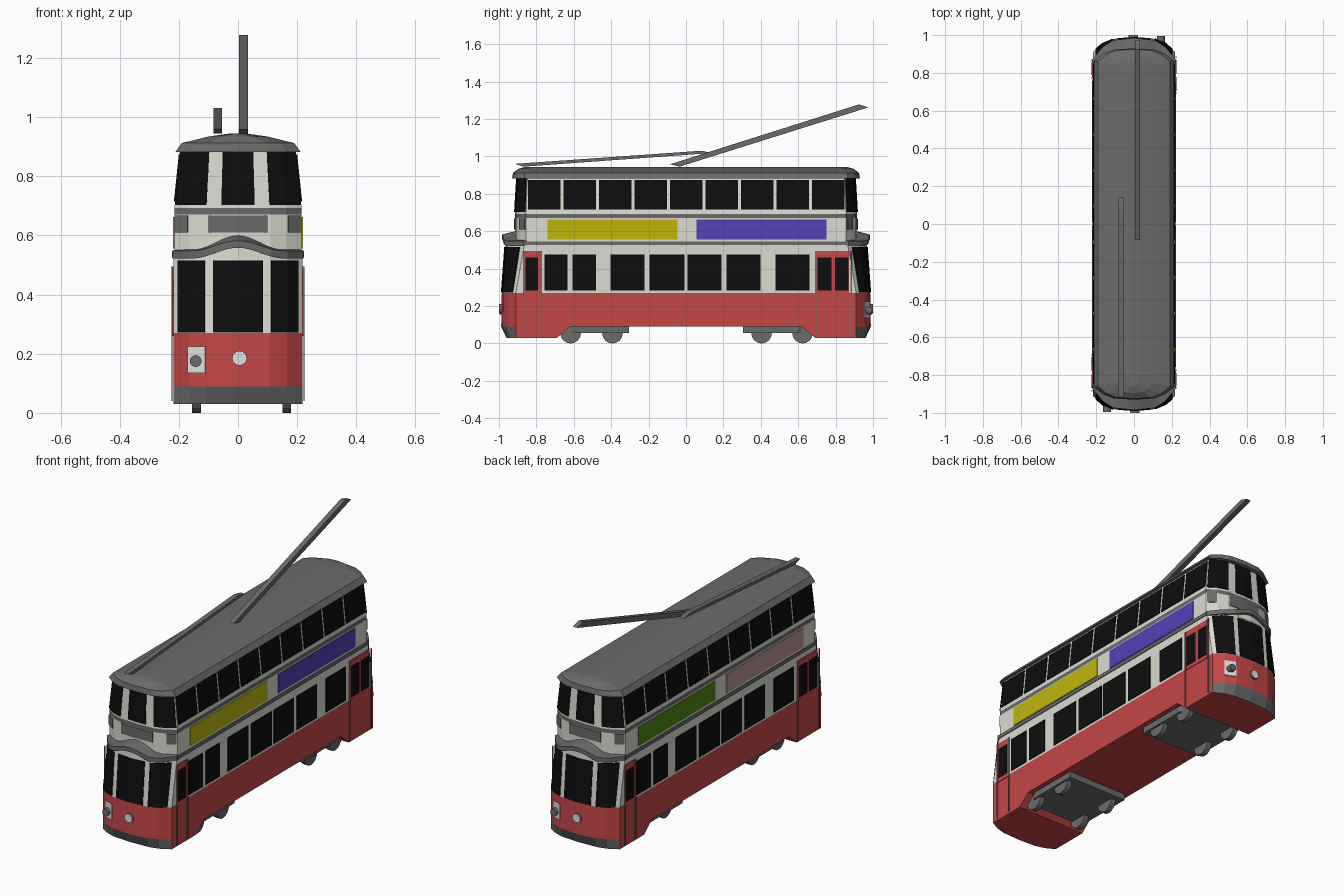
import bpy, bmesh, math
from mathutils import Matrix

if "Cube" in bpy.data.objects:
    bpy.data.objects.remove(bpy.data.objects["Cube"])

COLOURS = {
    "red": (0.56, 0.062, 0.062), "cream": (0.71, 0.71, 0.64), "black": (0.004, 0.004, 0.004),
    "grey": (0.145, 0.145, 0.145), "yellow": (0.52, 0.47, 0.004), "blue": (0.085, 0.056, 0.46),
    "green": (0.08, 0.24, 0.006), "pink": (0.5, 0.29, 0.29), "white": (0.75, 0.75, 0.75)}
MATS = {}
for cname, c in COLOURS.items():
    MATS[cname] = bpy.data.materials.new(cname)
    MATS[cname].diffuse_color = (*c, 1)

# Hull tables: height, half width, y where the corner starts, y of the end
LOWER = [(.09, .218, .91, .988), (.27, .218, .91, .985), (.54, .218, .862, .965)]
UPPER = [(.53, .215, .855, .915), (.67, .215, .855, .915), (.692, .215, .855, .915), (.885, .195, .848, .903)]
ROOF = [(.882, .212, .865, .93), (.912, .19, .86, .925), (.934, .1, .84, .895), (.944, .03, .8, .86)]
FRACS = [(0, 1), (.5, .9), (.76, .58), (1, 0)]     # shape of the rounded end


def lerp_table(table, z):
    if z <= table[0][0]:
        return table[0][1:]
    for a, b in zip(table, table[1:]):
        if z <= b[0]:
            t = (z - a[0]) / (b[0] - a[0])
            return tuple(p + (q - p) * t for p, q in zip(a[1:], b[1:]))
    return table[-1][1:]


def end_point(w, corner, end, f, z):
    """Point on the front end at fraction f of the half width."""
    for (f0, k0), (f1, k1) in zip(FRACS, FRACS[1:]):
        if abs(f) <= f1 + 1e-6:
            k = k0 + (k1 - k0) * (abs(f) - f0) / (f1 - f0)
            return (f * w, -(corner + (end - corner) * k), z)


def front_arc(w, corner, end, z):
    return [end_point(w, corner, end, f, z) for f in (-1, -.76, -.5, 0, .5, .76, 1)]


def make(name, verts, faces, mats, idx=None, turn=1):
    me = bpy.data.meshes.new(name)
    me.from_pydata([(x * turn, y * turn, z) for x, y, z in verts], [], faces)
    for m in mats:
        me.materials.append(MATS[m])
    if idx:
        me.polygons.foreach_set("material_index", idx)
    bm = bmesh.new()
    bm.from_mesh(me)
    bmesh.ops.recalc_face_normals(bm, faces=bm.faces)
    bm.to_mesh(me)
    bm.free()
    ob = bpy.data.objects.new(name, me)
    bpy.context.collection.objects.link(ob)
    return ob


def loft(name, rings, mats, rule, turn=1):
    """Closed skin through rings; rule(band, side) gives the material slot."""
    n = len(rings[0])
    verts = [p for r in rings for p in r]
    faces, idx = [], []
    for b in range(len(rings) - 1):
        for i in range(n):
            j = (i + 1) % n
            faces.append((b * n + i, b * n + j, b * n + n + j, b * n + n + i))
            idx.append(rule(b, i))
    faces += [tuple(range(n))[::-1], tuple(range(len(verts) - n, len(verts)))]
    idx += [0, rule(len(rings) - 2, n - 1)]
    return make(name, verts, faces, mats, idx, turn)


def hull(name, table, mats, slots):
    rings = []
    for z, w, c, e in table:
        arc = front_arc(w, c, e, z)
        rings.append(arc + [(-x, -y, z) for x, y, z in arc])
    return loft(name, rings, mats, lambda b, i: slots[b])


def sheet(name, mat, cols, turn):
    """Thin plate from columns of (bottom, top) points."""
    verts = [p for c in cols for p in c]
    faces = [(2 * i, 2 * i + 2, 2 * i + 3, 2 * i + 1) for i in range(len(cols) - 1)]
    mod = make(name, verts, faces, [mat], None, turn).modifiers.new("thickness", "SOLIDIFY")
    mod.thickness, mod.offset = .004, 0


def end_sheet(name, mat, table, f0, f1, z0, z1, turn, off=.003):
    fs = [f0] + [f for f in (-.76, -.5, 0, .5, .76) if f0 < f < f1] + [f1]
    sheet(name, mat, [[end_point(*(v + off for v in lerp_table(table, z)), f, z) for z in (z0, z1)]
                      for f in fs], turn)


def side_sheet(name, mat, table, y0, y1, z0, z1, turn, off=.002):
    sheet(name, mat, [[(lerp_table(table, z)[0] + off, y, z) for z in (z0, z1)] for y in (y0, y1)], turn)


def cylinder(name, mat, r, depth, loc, axis, sides=16):
    bm = bmesh.new()
    rot = Matrix.Rotation(math.pi / 2, 4, "Y" if axis == "x" else "X")
    bmesh.ops.create_cone(bm, cap_ends=True, segments=sides, radius1=r, radius2=r, depth=depth,
                          matrix=Matrix.Translation(loc) @ rot)
    me = bpy.data.meshes.new(name)
    bm.to_mesh(me)
    bm.free()
    me.materials.append(MATS[mat])
    bpy.context.collection.objects.link(bpy.data.objects.new(name, me))


def prism(name, mat, yz, x0, x1):
    loft(name, [[(x, y, z) for y, z in yz] for x in (x0, x1)], [mat], lambda b, i: 0)


# Main shells
hull("lower_body", LOWER, ["red", "cream"], [0, 1])
hull("upper_deck", UPPER, ["cream", "grey"], [0, 1, 0])
hull("roof", ROOF, ["grey"], [0, 0, 0])

# Everything that repeats by half a turn about the middle
for t, tag in ((1, "front"), (-1, "back")):
    # Low end skirt with grey bumper
    rings = [front_arc(.218, .91, .96, .03) + [(.218, -.69, .03), (-.218, -.69, .03)],
             front_arc(.218, .91, .988, .09) + [(.218, -.62, .09), (-.218, -.62, .09)]]
    loft(tag + "_skirt", rings, ["red", "grey"], lambda b, i: int(i < 6), t)

    # Wavy canopy over the cab
    rings = []
    for k in range(-12, 13):
        f = k / 12
        wave = (1 + math.cos(math.pi * min(abs(f) / .7, 1))) / 2
        rings.append([end_point(.2, .8, .87, f, .526 + .032 * wave),
                      end_point(.222, .868, .985, f, .522 + .036 * wave),
                      end_point(.222, .868, .985, f, .548 + .034 * wave),
                      end_point(.212, .845, .9, f, .553 + .05 * wave)])
    loft(tag + "_canopy", rings, ["grey"], lambda b, i: 0, t)
    end_sheet(tag + "_cab_header", "cream", LOWER, -.36, .36, .523, .56, t, 0)

    # Cab and upper end windows, destination panels
    for f0, f1, g0, g1, p0, p1 in ((-.38, .38, -.26, .26, -.46, .46), (.51, .92, .49, .98, .78, .98),
                                   (-.92, -.51, -.98, -.49, -.98, -.78)):
        end_sheet(tag + "_cab_window", "black", LOWER, f0, f1, .272, .515, t)
        end_sheet(tag + "_upper_end_window", "black", UPPER, g0, g1, .703, .882, t)
        end_sheet(tag + "_destination_panel", "grey", UPPER, p0, p1, .61, .668, t)

    # Lamps
    end_sheet(tag + "_lamp_plate", "white", LOWER, -.77, -.5, .135, .225, t)
    cylinder(tag + "_side_lamp", "grey", .02, .04, (-.143 * t, -.975 * t, .175), "y")
    cylinder(tag + "_head_lamp_rim", "grey", .025, .03, (.005 * t, -.984 * t, .185), "y")
    cylinder(tag + "_head_lamp_glass", "white", .024, .004, (.005 * t, -.998 * t, .185), "y")

    # Side windows
    for y0, y1 in ((-.757, -.634), (-.607, -.48), (-.404, -.222), (-.195, -.008),
                   (.008, .19), (.216, .398), (.478, .66)):
        side_sheet(tag + "_lower_window", "black", LOWER, y0, y1, .283, .476, t)
    for i in range(9):
        y = -.846 + .1898 * i
        side_sheet(tag + "_upper_window", "black", UPPER, y, y + .174, .715, .873, t)
    side_sheet(tag + "_belt_moulding", "grey", LOWER, -.862, .862, .525, .545, t, .003)

    # Single and double doors with handrails
    for y0, y1, panes in ((-.868, -.775, [(-.858, -.79)]), (.693, .872, [(.703, .777), (.797, .868)])):
        side_sheet(tag + "_door", "red", LOWER, y0, y1, .26, .495, t)
        for a, b in panes:
            side_sheet(tag + "_door_window", "black", LOWER, a, b, .283, .46, t, .004)
        for y in (y0, y1 + (.012 if y1 > 0 else 0)):
            side_sheet(tag + "_handrail", "grey", LOWER, y - .004, y + .004, .04, .495, t, .005)

    # Advert panels
    first, second = ("yellow", "blue") if t == 1 else ("green", "pink")
    side_sheet(tag + "_advert_a", first, UPPER, -.74, -.045, .555, .663, t)
    side_sheet(tag + "_advert_b", second, UPPER, .056, .75, .555, .663, t)

    # Bogie frame
    plan = [(-.19, -.305), (.19, -.305), (.19, -.6), (.13, -.71), (-.13, -.71), (-.19, -.6)]
    loft(tag + "_bogie_frame", [[(x, y, z) for x, y in plan] for z in (.055, .095)],
         ["grey"], lambda b, i: 0, t)

# Wheels
for y in (-.617, -.393, .404, .623):
    for x in (-.14, .165):
        cylinder("wheel", "grey", .055, .03, (x, y, .055), "x")

# Trolley poles on the roof
prism("raised_pole", "grey", [(-.085, .958), (-.035, .945), (.975, 1.262), (.925, 1.278)], .004, .033)
prism("lowered_pole", "grey", [(-.915, .96), (-.87, .945), (.14, 1.018), (.08, 1.03)], -.083, -.054)

for m in bpy.data.materials:
    if m.users and not m.is_grease_pencil:
        m.use_nodes = True
        m.node_tree.nodes["Principled BSDF"].inputs["Base Color"].default_value = m.diffuse_color
